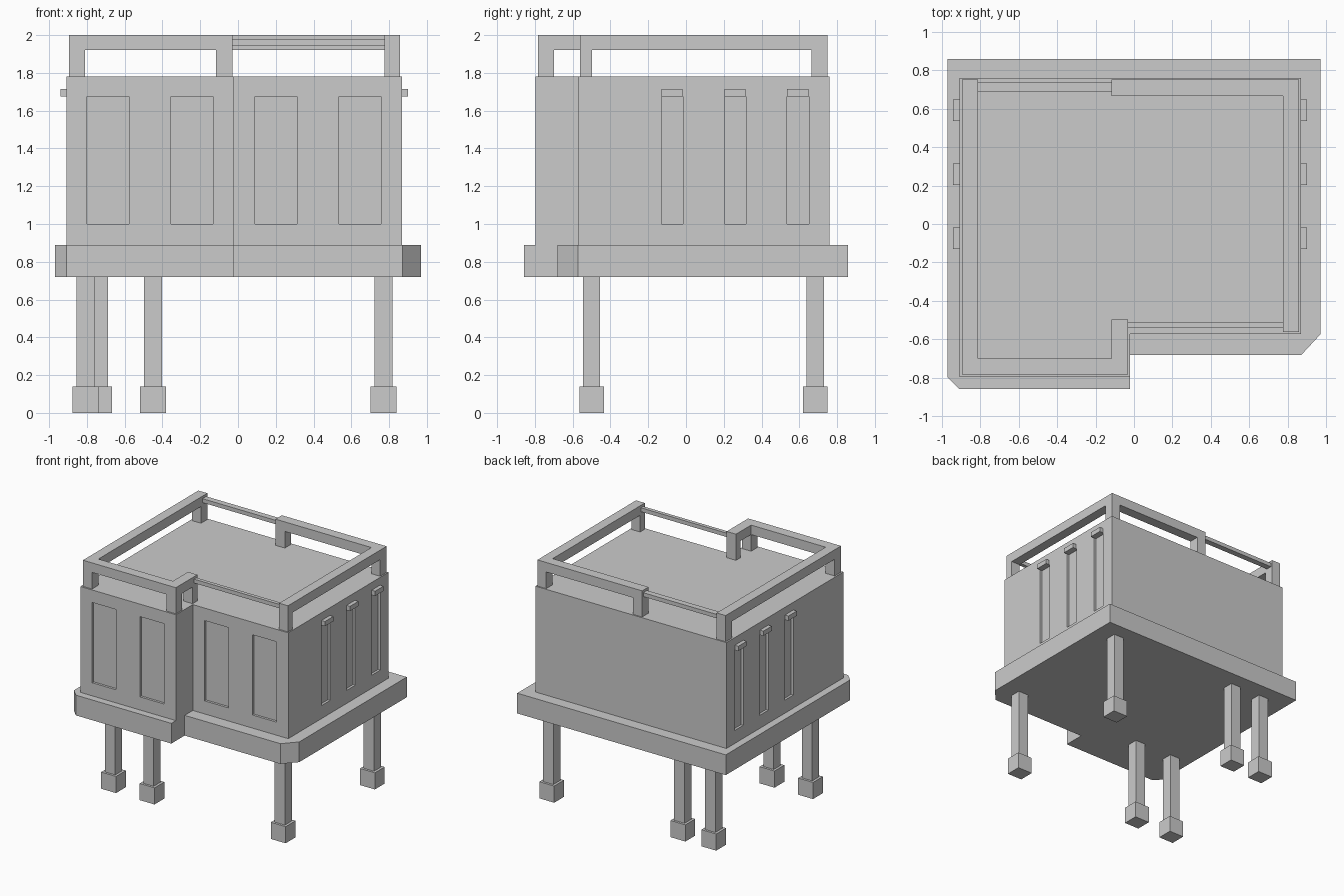
import bpy, bmesh

if "Cube" in bpy.data.objects:
    bpy.data.objects.remove(bpy.data.objects["Cube"])


def new_object(name, bm):
    bmesh.ops.recalc_face_normals(bm, faces=bm.faces)
    mesh = bpy.data.meshes.new(name)
    bm.to_mesh(mesh)
    bm.free()
    ob = bpy.data.objects.new(name, mesh)
    bpy.context.collection.objects.link(ob)
    return ob


def prism(name, outline, z0, z1):
    """Extrude a plan outline from z0 up to z1."""
    bm = bmesh.new()
    face = bm.faces.new([bm.verts.new((x, y, z0)) for x, y in outline])
    ext = bmesh.ops.extrude_face_region(bm, geom=[face])
    verts = [v for v in ext["geom"] if isinstance(v, bmesh.types.BMVert)]
    bmesh.ops.translate(bm, verts=verts, vec=(0, 0, z1 - z0))
    return new_object(name, bm)


def boxes(name, specs):
    """One mesh from boxes given as (x0, x1, y0, y1, z0, z1)."""
    bm = bmesh.new()
    for x0, x1, y0, y1, z0, z1 in specs:
        vs = bmesh.ops.create_cube(bm, size=1)["verts"]
        for v in vs:
            v.co = (x1 if v.co.x > 0 else x0,
                    y1 if v.co.y > 0 else y0,
                    z1 if v.co.z > 0 else z0)
    return new_object(name, bm)


# Base platform with clipped front corners
prism("platform", [(-0.97, 0.857), (0.97, 0.857), (0.97, -0.572), (0.87, -0.68),
                   (-0.02, -0.68), (-0.02, -0.857), (-0.908, -0.857), (-0.97, -0.795)],
      0.72, 0.89)

# Stepped cabin body
L, R, BACK, FRONT, STEP = -0.908, 0.868, 0.76, -0.796, -0.572
body = prism("cabin_body", [(L, BACK), (R, BACK), (R, STEP), (-0.02, STEP),
                            (-0.02, FRONT), (L, FRONT)], 0.89, 1.78)

# Recessed front panels and side slots
D = 0.02
Z0, Z1 = 1.0, 1.675
cuts = []
for x, face in ((-0.80, FRONT), (-0.355, FRONT), (0.09, STEP), (0.535, STEP)):
    cuts.append((x, x + 0.223, face - 0.1, face + D, Z0, Z1))
slot_ys = (-0.13, 0.203, 0.536)
for y in slot_ys:
    cuts.append((R - D, R + 0.1, y, y + 0.115, Z0, Z1))
    cuts.append((L - 0.1, L + D, y, y + 0.115, Z0, Z1))
cutter = boxes("recess_cutter", cuts)
cutter.hide_render = True
mod = body.modifiers.new("recesses", "BOOLEAN")
mod.operation = "DIFFERENCE"
mod.solver = "EXACT"
mod.object = cutter
bpy.context.view_layer.objects.active = body
bpy.ops.object.modifier_apply(modifier=mod.name)
bpy.data.objects.remove(cutter)

# Small caps above the side slots
for i, y in enumerate(slot_ys):
    boxes(f"slot_cap_right_{i}", [(R, R + 0.032, y, y + 0.112, Z1, 1.715)])
    boxes(f"slot_cap_left_{i}", [(L - 0.032, L, y, y + 0.112, Z1, 1.715)])

# Thick roof rails: one runs back and right, the other left and front
prism("roof_rail_right", [(-0.117, 0.75), (0.857, 0.75), (0.857, -0.56), (0.775, -0.56),
                          (0.775, 0.665), (-0.117, 0.665)], 1.92, 2.0)
prism("roof_rail_left", [(-0.894, 0.75), (-0.81, 0.75), (-0.81, -0.698), (-0.117, -0.698),
                         (-0.117, -0.497), (-0.03, -0.497), (-0.03, -0.783),
                         (-0.894, -0.783)], 1.92, 2.0)

# Rail posts
posts = {
    "back_left": (-0.894, -0.81, 0.665, 0.75), "back_middle": (-0.117, -0.03, 0.665, 0.75),
    "back_right": (0.775, 0.857, 0.665, 0.75), "front_right": (0.775, 0.857, -0.56, -0.497),
    "front_left": (-0.894, -0.81, -0.783, -0.698), "front_middle": (-0.117, -0.03, -0.783, -0.698),
    "step": (-0.117, -0.03, -0.56, -0.497),
}
for name, p in posts.items():
    boxes("rail_post_" + name, [(*p, 1.78, 1.92)])

# Thin bars closing the gaps between the thick rails
boxes("thin_bar_front", [(-0.03, 0.775, -0.54, -0.509, 1.946, 1.979)])
boxes("thin_bar_back", [(-0.81, -0.117, 0.685, 0.735, 1.946, 1.979)])

# Stilts with block feet
for i, (x, y) in enumerate([(-0.808, -0.5), (-0.45, -0.5), (0.77, -0.5),
                            (-0.737, 0.685), (-0.45, 0.685), (0.77, 0.685)]):
    boxes(f"leg_{i}", [(x - 0.048, x + 0.048, y - 0.046, y + 0.046, 0.14, 0.72)])
    boxes(f"foot_{i}", [(x - 0.069, x + 0.069, y - 0.065, y + 0.065, 0, 0.14)])
